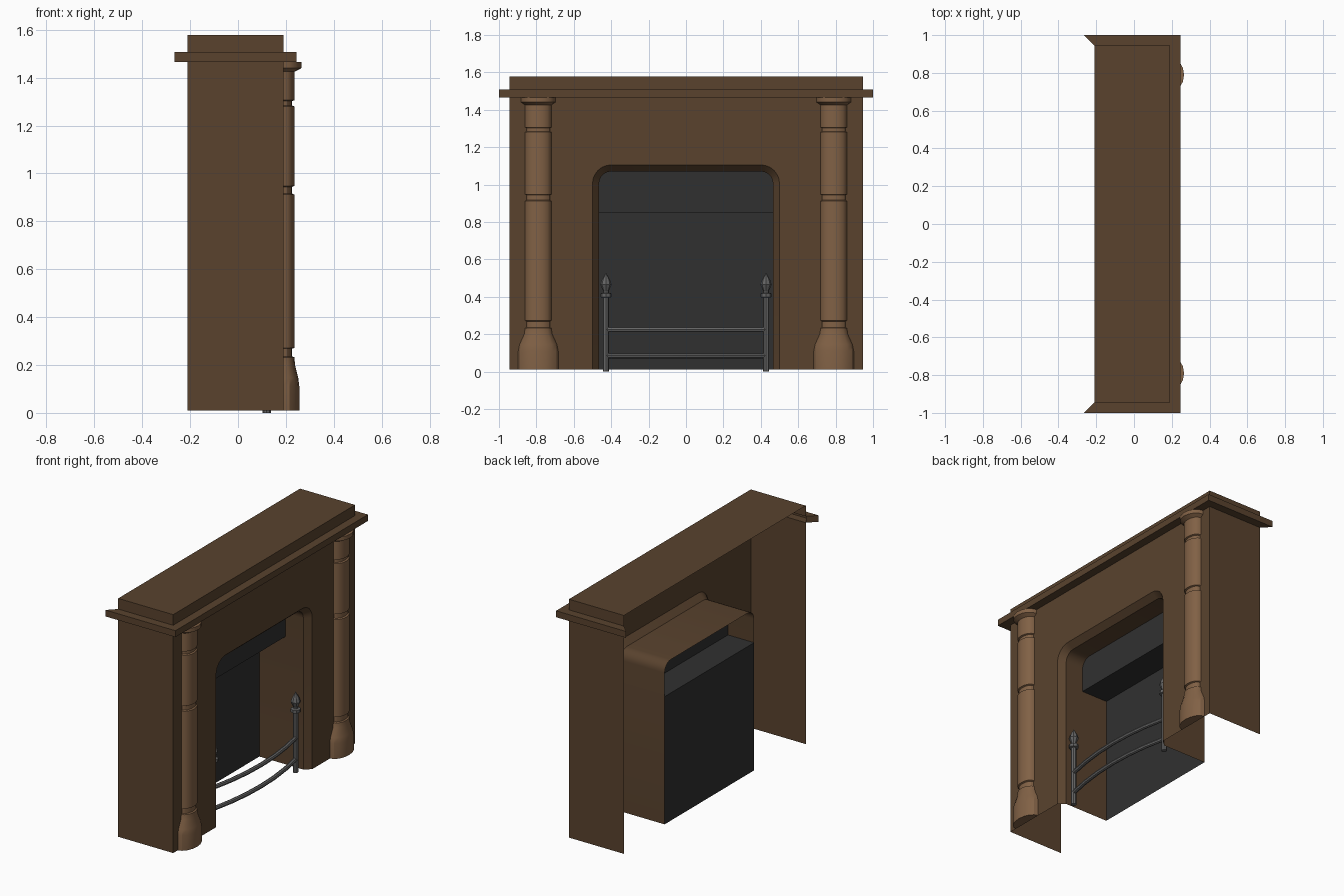
import bpy, bmesh
from math import pi, sin, cos

if "Cube" in bpy.data.objects:
    bpy.data.objects.remove(bpy.data.objects["Cube"])


def material(name, rgb):
    m = bpy.data.materials.new(name)
    m.diffuse_color = (*rgb, 1)
    m.use_nodes = True
    m.node_tree.nodes["Principled BSDF"].inputs["Base Color"].default_value = m.diffuse_color
    return m


WOOD = material("dark_wood", (0.10, 0.055, 0.027))
LIGHT = material("light_wood", (0.22, 0.12, 0.06))
BLACK = material("soot_black", (0.03, 0.03, 0.03))
IRON = material("iron", (0.13, 0.13, 0.13))


def finish(name, bm, mat, smooth=None):
    bmesh.ops.remove_doubles(bm, verts=bm.verts, dist=1e-5)
    bmesh.ops.recalc_face_normals(bm, faces=bm.faces)
    me = bpy.data.meshes.new(name)
    bm.to_mesh(me)
    bm.free()
    me.materials.append(mat)
    ob = bpy.data.objects.new(name, me)
    bpy.context.collection.objects.link(ob)
    if smooth:
        bpy.ops.object.select_all(action='DESELECT')
        ob.select_set(True)
        bpy.context.view_layer.objects.active = ob
        bpy.ops.object.shade_smooth_by_angle(angle=smooth)
    return ob


def face(bm, pts):
    return bm.faces.new([bm.verts.new(p) for p in pts])


def strip(bm, rows, closed=False):
    """Quads between successive rows of points."""
    for a, b in zip(rows, rows[1:]):
        n = len(a)
        for i in range(n if closed else n - 1):
            j = (i + 1) % n
            face(bm, [a[i], a[j], b[j], b[i]])


def arch(hw, top, r, z0, n=6):
    """Round-cornered opening outline in (y, z)."""
    right = [(hw - r + r * cos(a), top - r + r * sin(a))
             for a in [i * pi / 2 / n for i in range(n + 1)]]
    right = [(hw, z0)] + right
    return [(-y, z) for y, z in right] + right[::-1]


BACK, FRONT, HALF, Z0 = -0.21, 0.19, 0.945, 0.01
SHELF_LO, SHELF_HI, TOP = 1.466, 1.508, 1.578
FIRE_BACK, HOOD_X, HOOD_Z = -0.17, 0.02, 0.85


def u_path(d, z):
    return [(BACK - d, HALF + d, z), (FRONT + d, HALF + d, z),
            (FRONT + d, -HALF - d, z), (BACK - d, -HALF - d, z)]


# Surround: side walls, stepped shelf and top, open at the back
bm = bmesh.new()
for sy in (-HALF, HALF):
    face(bm, [(BACK, sy, Z0), (FRONT, sy, Z0), (FRONT, sy, SHELF_LO), (BACK, sy, SHELF_LO)])
rows = [u_path(d, z) for d, z in ((0, SHELF_LO), (0.055, SHELF_LO), (0.055, SHELF_HI),
                                  (0, SHELF_HI), (0, TOP))]
strip(bm, rows)
face(bm, rows[-1])
for end in (0, 3):
    face(bm, [r[end] for r in rows[:4]])
# front panel with arched opening, chamfer and tunnel
outer, inner = arch(0.5, 1.105, 0.1, Z0), arch(0.465, 1.07, 0.065, Z0)
panel = [(-HALF, Z0)] + outer + [(HALF, Z0), (HALF, SHELF_LO), (-HALF, SHELF_LO)]
face(bm, [(FRONT, y, z) for y, z in panel])
strip(bm, [[(FRONT, y, z) for y, z in outer],
           [(FRONT - 0.04, y, z) for y, z in inner],
           [(FIRE_BACK, y, z) for y, z in inner]])
finish("mantel_surround", bm, WOOD, 0.5)

# Firebox: hood front, smoke shelf and back plate
bm = bmesh.new()
w = 0.465
face(bm, [(HOOD_X, y, z) for y, z in arch(w, 1.07, 0.065, HOOD_Z)])
strip(bm, [[(x, -w, z), (x, w, z)] for x, z in
           ((HOOD_X, HOOD_Z), (FIRE_BACK, HOOD_Z), (FIRE_BACK, Z0))])
finish("firebox", bm, BLACK)

# Half-round turned columns: (half width, projection, height)
COLUMN = [(.107, .066, .01), (.107, .066, .11), (.10, .062, .145), (.075, .048, .20),
          (.07, .046, .232), (.062, .036, .236), (.062, .036, .268), (.07, .046, .272),
          (.07, .046, .912), (.062, .036, .916), (.062, .036, .944), (.07, .046, .948),
          (.07, .046, 1.28), (.062, .036, 1.284), (.062, .036, 1.302), (.07, .046, 1.306),
          (.07, .046, 1.425), (.092, .075, 1.44), (.092, .075, 1.466)]
for side, sy in (("left", -0.79), ("right", 0.79)):
    bm = bmesh.new()
    rows = [[(FRONT + b * sin(pi * i / 8), sy - a * cos(pi * i / 8), z) for i in range(9)]
            for a, b, z in COLUMN]
    strip(bm, rows)
    face(bm, rows[0])
    face(bm, rows[-1])
    finish(f"column_{side}", bm, LIGHT, 0.5)

# Fender posts with collar and spear finial: (radius, height)
POST_X, POST_Y = 0.12, 0.428
POST = [(.017, 0), (.017, .395), (.03, .398), (.03, .418), (.015, .421), (.015, .43),
        (.03, .465), (.022, .49), (.001, .528)]
for side, sy in (("left", -POST_Y), ("right", POST_Y)):
    bm = bmesh.new()
    rows = [[(POST_X + r * cos(pi * i / 4), sy + r * sin(pi * i / 4), z) for i in range(8)]
            for r, z in POST]
    strip(bm, rows, True)
    face(bm, rows[0])
    face(bm, rows[-1])
    finish(f"fender_post_{side}", bm, IRON)

# Bowed fender rails
for name, z in (("lower", 0.085), ("upper", 0.225)):
    bm = bmesh.new()
    rows = []
    for k in range(7):
        t = k / 3 - 1
        x = POST_X + 0.05 * (1 - t * t)
        rows.append([(x + .014 * cos(pi * i / 4), t * POST_Y, z + .014 * sin(pi * i / 4))
                     for i in range(8)])
    strip(bm, rows, True)
    finish(f"fender_rail_{name}", bm, IRON, 0.6)
